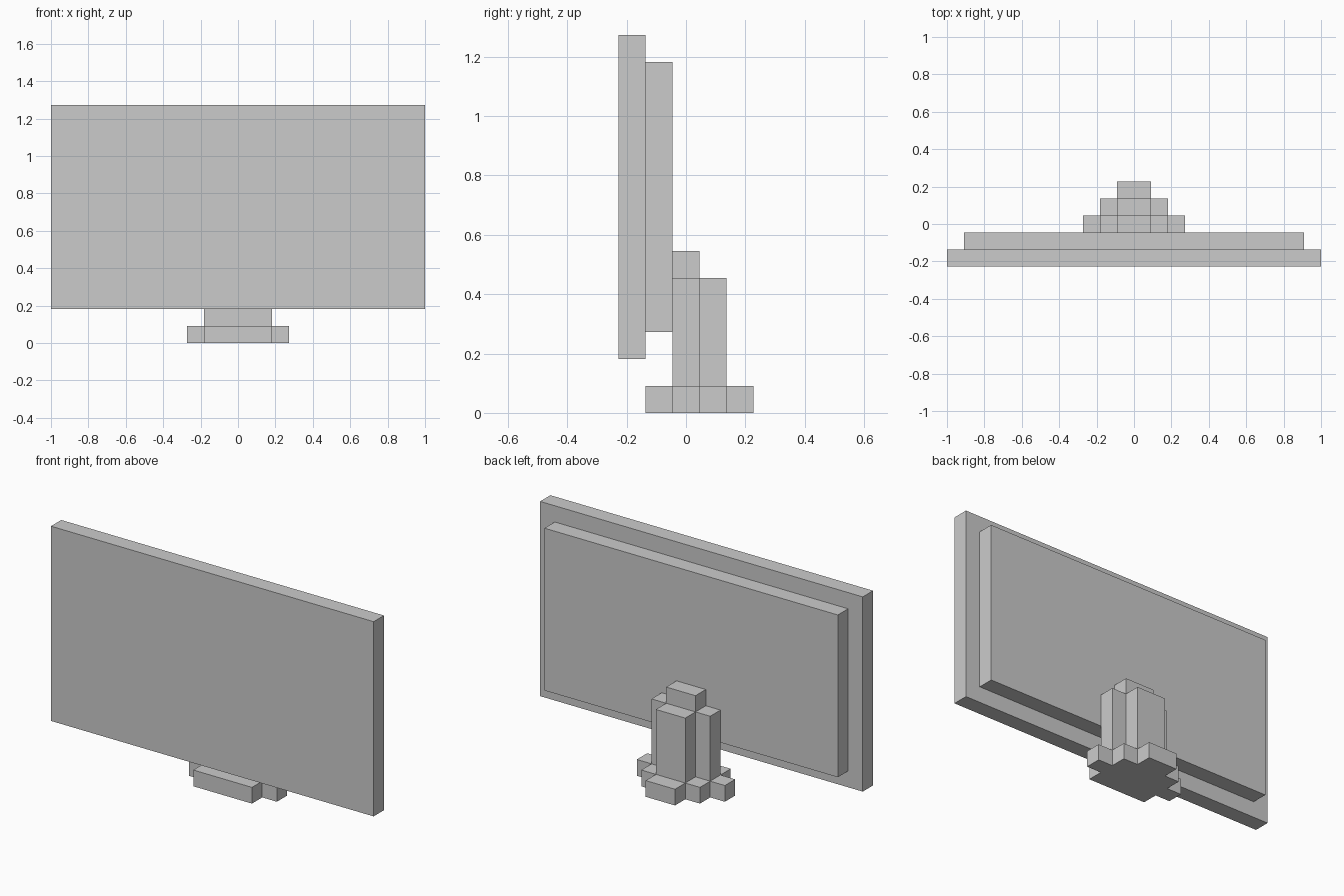
import bpy, bmesh, math
from mathutils import Vector

if "Cube" in bpy.data.objects:
    bpy.data.objects.remove(bpy.data.objects["Cube"])

U = 1 / 11                      # edge length of one block
OFFSET = Vector((0, -2.5, 0))   # centres the five block rows on y = 0


def blocks(half_x, y0, y1, z0, z1):
    """Cells of a box that is symmetric in x."""
    return {(x, y, z) for x in range(-half_x, half_x)
            for y in range(y0, y1) for z in range(z0, z1)}


parts = {
    "screen": blocks(11, 0, 1, 2, 14),
    "back_housing": blocks(10, 1, 2, 3, 13),
    # stepped, roughly round foot
    "base": (blocks(2, 1, 2, 0, 1) | blocks(3, 2, 3, 0, 1)
             | blocks(2, 3, 4, 0, 1) | blocks(1, 4, 5, 0, 1)),
    # T-shaped column with a raised middle against the housing
    "stand_column": (blocks(2, 2, 3, 1, 5) | blocks(1, 3, 4, 1, 5)
                     | blocks(1, 2, 3, 5, 6)),
}
solid = set().union(*parts.values())


def build(name, cells):
    """Make one part, keeping only faces that are exposed to the outside."""
    bm = bmesh.new()
    for cell in cells:
        for axis in range(3):
            for sign in (-1, 1):
                n = [0, 0, 0]
                n[axis] = sign
                if tuple(c + d for c, d in zip(cell, n)) in solid:
                    continue
                a, b = (axis + 1) % 3, (axis + 2) % 3
                ring = [(0, 0), (1, 0), (1, 1), (0, 1)]
                verts = []
                for i, j in ring[::sign]:
                    p = Vector(cell)
                    p[axis] += sign > 0
                    p[a] += i
                    p[b] += j
                    verts.append(bm.verts.new((p + OFFSET) * U))
                bm.faces.new(verts)
    # Weld the block faces and merge coplanar ones into large flat faces
    bmesh.ops.remove_doubles(bm, verts=bm.verts, dist=0.001)
    bmesh.ops.dissolve_limit(bm, angle_limit=math.radians(1),
                             verts=bm.verts, edges=bm.edges)
    mesh = bpy.data.meshes.new(name)
    bm.to_mesh(mesh)
    bm.free()
    bpy.context.collection.objects.link(bpy.data.objects.new(name, mesh))


for part_name, part_cells in parts.items():
    build(part_name, part_cells)
